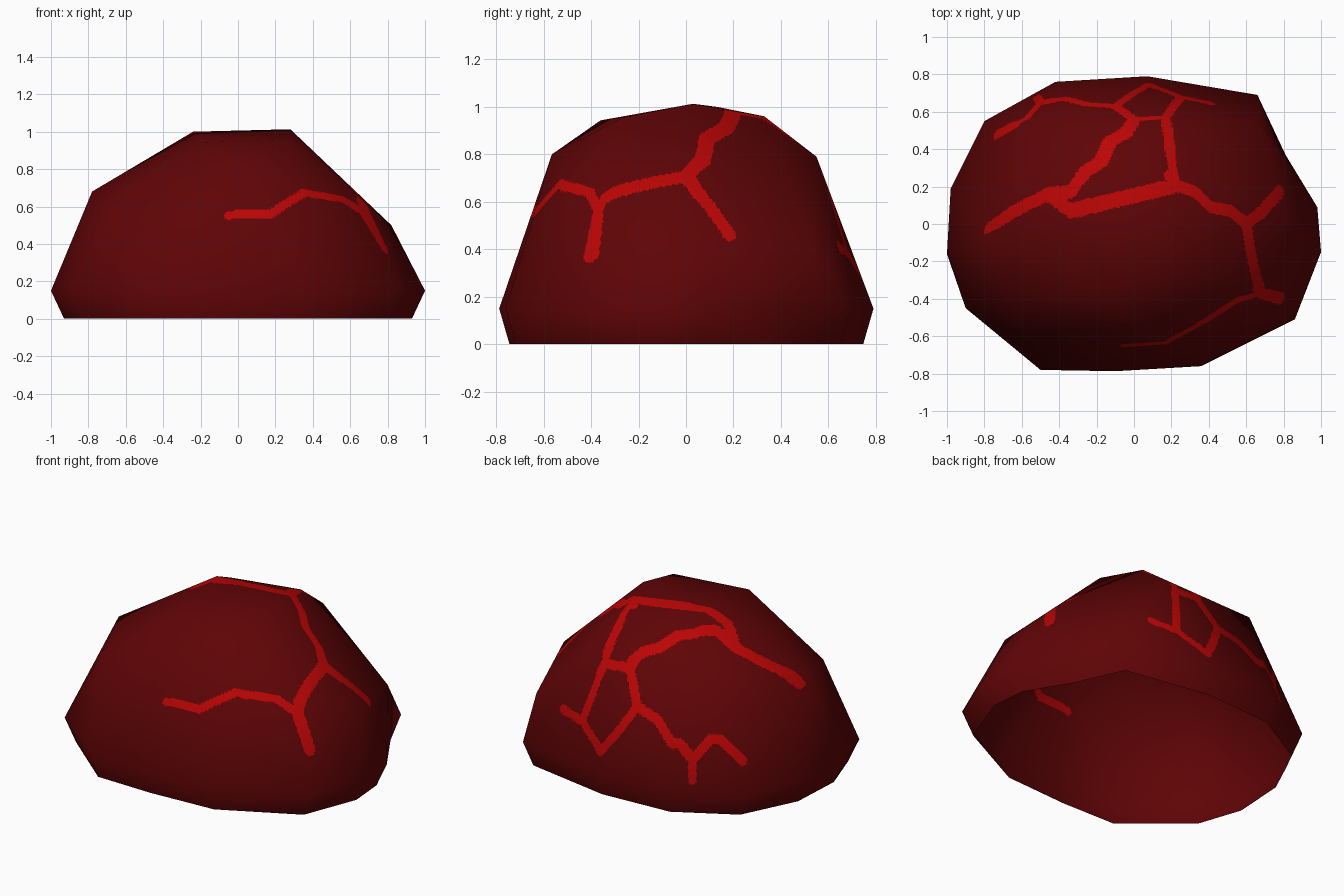
import bpy, bmesh, math
from mathutils import Vector
from mathutils.bvhtree import BVHTree
from mathutils.kdtree import KDTree

if "Cube" in bpy.data.objects:
    bpy.data.objects.remove(bpy.data.objects["Cube"])


def material(name, rgb):
    m = bpy.data.materials.new(name)
    m.diffuse_color = (*rgb, 1)
    m.use_nodes = True
    m.node_tree.nodes["Principled BSDF"].inputs["Base Color"].default_value = m.diffuse_color
    return m


# Rock corners: widest outline, then shoulder and crown points
outline = [(-1, -.16), (-.98, .19), (-.8, .55), (-.42, .76), (.07, .79), (.66, .69), (.845, .37),
           (.98, .09), (1, -.15), (.86, -.51), (.36, -.76), (-.1, -.787), (-.5, -.78), (-.9, -.45)]
upper = [(-.78, -.08, .68), (-.66, -.43, .6), (.04, -.565, .8), (.36, -.53, .68), (.69, -.33, .61),
         (.82, .05, .5), (.67, .54, .4), (.21, .55, .79), (-.42, .53, .79), (-.69, .39, .47),
         (-.24, .13, 1), (.28, .03, 1.013), (.21, .33, .96), (.27, -.26, .957), (-.19, -.36, .943)]
points = upper + [(x, y, .15) for x, y in outline] + [(x * .93, y * .945, 0) for x, y in outline]

# Faceted shell, open underneath
hull = bmesh.new()
for p in points:
    hull.verts.new(p)
res = bmesh.ops.convex_hull(hull, input=hull.verts[:])
loose = {v for v in res["geom_interior"] + res["geom_unused"] if isinstance(v, bmesh.types.BMVert)}
bmesh.ops.delete(hull, geom=list(loose), context='VERTS')
bmesh.ops.triangulate(hull, faces=hull.faces[:])
bmesh.ops.recalc_face_normals(hull, faces=hull.faces[:])
bottom = [f for f in hull.faces if max(v.co.z for v in f.verts) < .001]
bmesh.ops.delete(hull, geom=bottom, context='FACES')
for v in hull.verts:  # slight dent at the back right foot
    if v.co.x > .7 and .3 < v.co.y < .4 and v.co.z < .2:
        v.co.x -= .035
hull.normal_update()
tree = BVHTree.FromBMesh(hull)

# Glowing cracks, drawn in plan and dropped onto the shell
samples = []


def crack(width, *path):
    for a, b in zip(path, path[1:]):
        for i in range(25):
            p = Vector(a).lerp(Vector(b), i / 24)
            hit = tree.ray_cast(Vector((p.x, p.y, 2)), Vector((0, 0, -1)))[0]
            if hit:
                samples.append((hit, width))


fork, corner, back, side = (.17, .57), (.22, .21), (-.1, .63), (.6, 0)
front, left = (.675, -.37), (-.46, .16)
crack(.036, (-.78, -.02), (-.62, .08), left, (-.34, .07))  # crown
crack(.042, (-.34, .07), (.2, .2))
crack(.03, (.19, .26), corner)
crack(.038, left, (-.34, .17), (-.26, .28), (-.18, .33), (-.13, .44), (-.04, .49), (0, .56))
crack(.028, (0, .56), fork, corner)
crack(.035, corner, (.33, .17), (.41, .09), (.52, .07), side, (.63, -.18), front, (.785, -.4))  # right side
crack(.033, side, (.68, .06), (.785, .18))
crack(.024, front, (.55, -.41), (.4, -.51), (.25, -.59), (.17, -.635), (-.05, -.65))  # front
crack(.03, (0, .56), back, (-.25, .64), (-.37, .67), (-.5, .65), (-.57, .57), (-.73, .48))  # back
crack(.024, (-.5, .65), (-.52, .68))
crack(.026, back, (0, .7), (.08, .745), (.25, .68), (.41, .645))
crack(.026, fork, (.25, .68))

kd = KDTree(len(samples))
for i, (p, w) in enumerate(samples):
    kd.insert(p, i)
kd.balance()


def in_crack(p):
    co, i, dist = kd.find(p)
    return dist < samples[i][1]


# Fine grid on every facet: colour by crack distance, keep the facet's blended smooth normals
verts, normals, faces, colours = [], [], [], []
for f in hull.faces:
    a, b, c = f.verts
    n = math.ceil(max(e.calc_length() for e in f.edges) / .018)
    ids = {}
    for i in range(n + 1):
        for j in range(n + 1 - i):
            u, v = i / n, j / n
            w = 1 - u - v
            ids[i, j] = len(verts)
            verts.append(a.co * w + b.co * u + c.co * v)
            normals.append((a.normal * w + b.normal * u + c.normal * v).normalized())
    for i in range(n):
        for j in range(n - i):
            cells = [((i, j), (i + 1, j), (i, j + 1))]
            if i + j < n - 1:
                cells.append(((i + 1, j), (i + 1, j + 1), (i, j + 1)))
            for cell in cells:
                tri = [ids[k] for k in cell]
                faces.append(tri)
                colours.append(int(in_crack((verts[tri[0]] + verts[tri[1]] + verts[tri[2]]) / 3)))
hull.free()

mesh = bpy.data.meshes.new("lava_rock")
mesh.from_pydata([tuple(v) for v in verts], [], faces)
mesh.materials.append(material("dark red rock", (.115, .0012, .0018)))
mesh.materials.append(material("glowing crack", (.5, .0015, .0015)))
for poly, colour in zip(mesh.polygons, colours):
    poly.material_index = colour
    poly.use_smooth = True
mesh.update()
mesh.normals_split_custom_set_from_vertices([tuple(n) for n in normals])
rock = bpy.data.objects.new("lava_rock", mesh)
bpy.context.collection.objects.link(rock)
